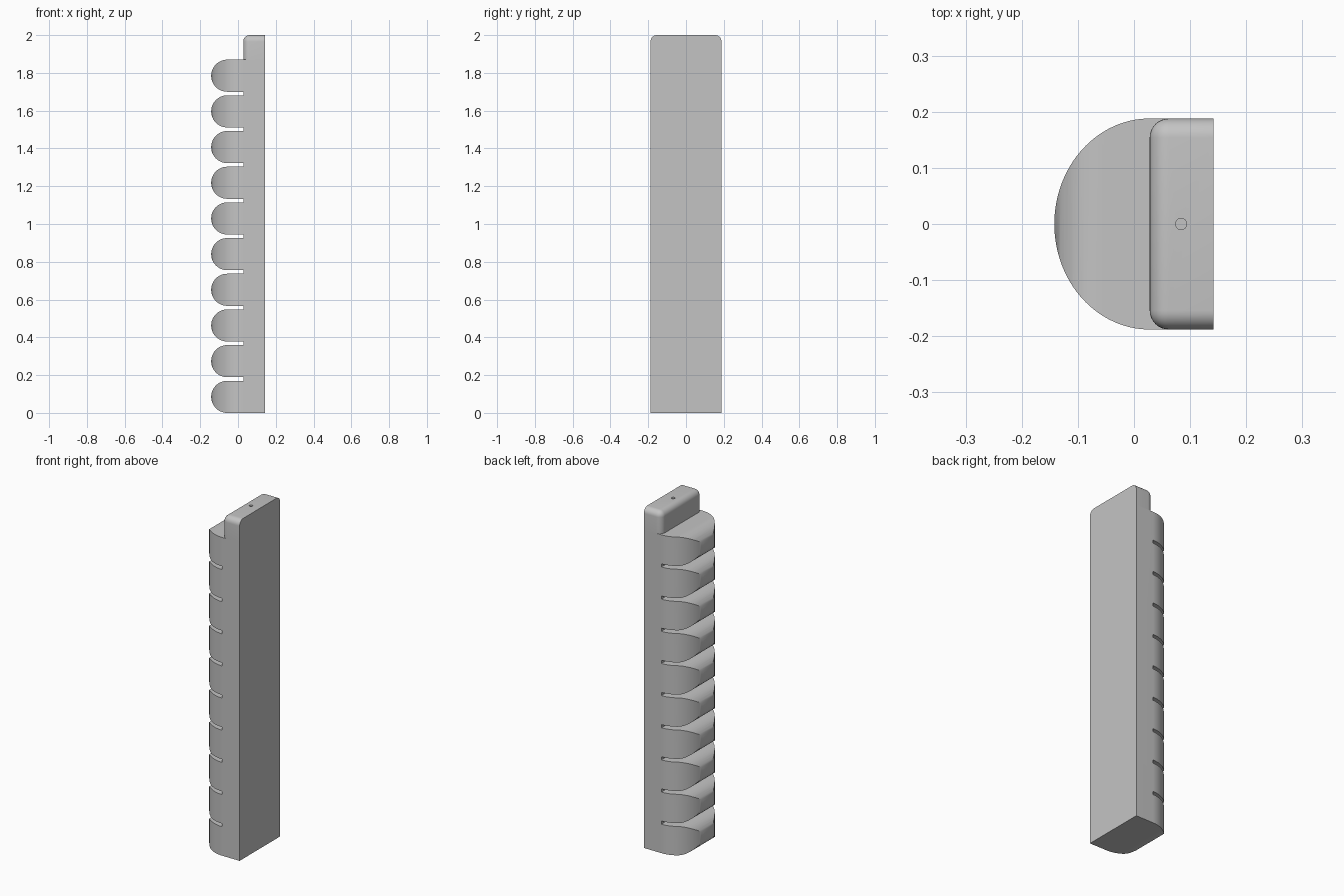
import bpy, bmesh, math
from mathutils import Vector

cube = bpy.data.objects.get("Cube")
if cube:
    bpy.data.objects.remove(cube, do_unlink=True)

BACK, SLOT, FRONT = 0.142, 0.028, -0.142   # depth positions along x
HALF_W = 0.188                             # half width along y
RIBS, PITCH, RIB_H = 10, 0.1889, 0.17
R = RIB_H / 2
SHELF_TOP = (RIBS - 1) * PITCH + RIB_H

grey = bpy.data.materials.new("plain grey")
grey.use_nodes = True
colour = (0.55, 0.55, 0.55, 1)
grey.diffuse_color = colour
grey.node_tree.nodes["Principled BSDF"].inputs["Base Color"].default_value = colour


def make_object(name, bm):
    bmesh.ops.recalc_face_normals(bm, faces=bm.faces)
    mesh = bpy.data.meshes.new(name)
    bm.to_mesh(mesh)
    bm.free()
    mesh.materials.append(grey)
    obj = bpy.data.objects.new(name, mesh)
    bpy.context.collection.objects.link(obj)
    return obj


def prism(name, points, offset):
    bm = bmesh.new()
    face = bm.faces.new([bm.verts.new(p) for p in points])
    ext = bmesh.ops.extrude_face_region(bm, geom=[face])
    verts = [g for g in ext["geom"] if isinstance(g, bmesh.types.BMVert)]
    bmesh.ops.translate(bm, verts=verts, vec=Vector(offset))
    return make_object(name, bm)


def activate(obj):
    bpy.ops.object.select_all(action="DESELECT")
    obj.select_set(True)
    bpy.context.view_layer.objects.active = obj


def cut(obj, cutter, operation):
    mod = obj.modifiers.new("cut", "BOOLEAN")
    mod.operation, mod.solver, mod.object = operation, "EXACT", cutter
    activate(obj)
    bpy.ops.object.modifier_apply(modifier=mod.name)
    bpy.data.objects.remove(cutter, do_unlink=True)


# Ribbed body: comb side profile with round-nosed ribs
comb = [(BACK, 0)]
for i in range(RIBS):
    z = i * PITCH
    if i:
        comb.append((SLOT, z))
    for k in range(25):
        a = math.pi * k / 24
        comb.append((FRONT + R - R * math.sin(a), z + R - R * math.cos(a)))
    if i < RIBS - 1:
        comb.append((SLOT, z + RIB_H))
comb.append((BACK, SHELF_TOP))
body = prism("ribbed_body", [(x, -HALF_W, z) for x, z in comb], (0, 2 * HALF_W, 0))

# Trim the body to a half-oval outline
outline = [(BACK + 0.05, -HALF_W), (BACK + 0.05, HALF_W)]
for k in range(65):
    a = math.pi * k / 64
    outline.append((SLOT - (SLOT - FRONT) * math.sin(a), HALF_W * math.cos(a)))
trim = prism("outline_trim", [(x, y, -0.1) for x, y in outline], (0, 0, 2.2))
cut(body, trim, "INTERSECT")

# Top block: rounded on every exposed edge except the flat back
bm = bmesh.new()
bmesh.ops.create_cube(bm, size=1)
for v in bm.verts:
    v.co = (BACK if v.co.x > 0 else SLOT,
            math.copysign(HALF_W, v.co.y),
            2.0 if v.co.z > 0 else SHELF_TOP)
rounded = []
for e in bm.edges:
    a, b = (v.co for v in e.verts)
    on_back = a.x > SLOT + 0.01 and b.x > SLOT + 0.01
    on_base = a.z < 1.99 and b.z < 1.99
    if not on_back and not on_base:
        rounded.append(e)
bmesh.ops.bevel(bm, geom=rounded, offset=0.034, segments=8, profile=0.5, affect="EDGES")
block = make_object("top_block", bm)

# Small hole in the top block
bm = bmesh.new()
bmesh.ops.create_cone(bm, cap_ends=True, segments=32, radius1=0.01, radius2=0.01, depth=0.2)
bmesh.ops.translate(bm, verts=bm.verts, vec=(0.084, 0, 2.0))
cut(block, make_object("hole_cutter", bm), "DIFFERENCE")

for obj in (body, block):
    activate(obj)
    bpy.ops.object.shade_smooth_by_angle(angle=math.radians(30))
